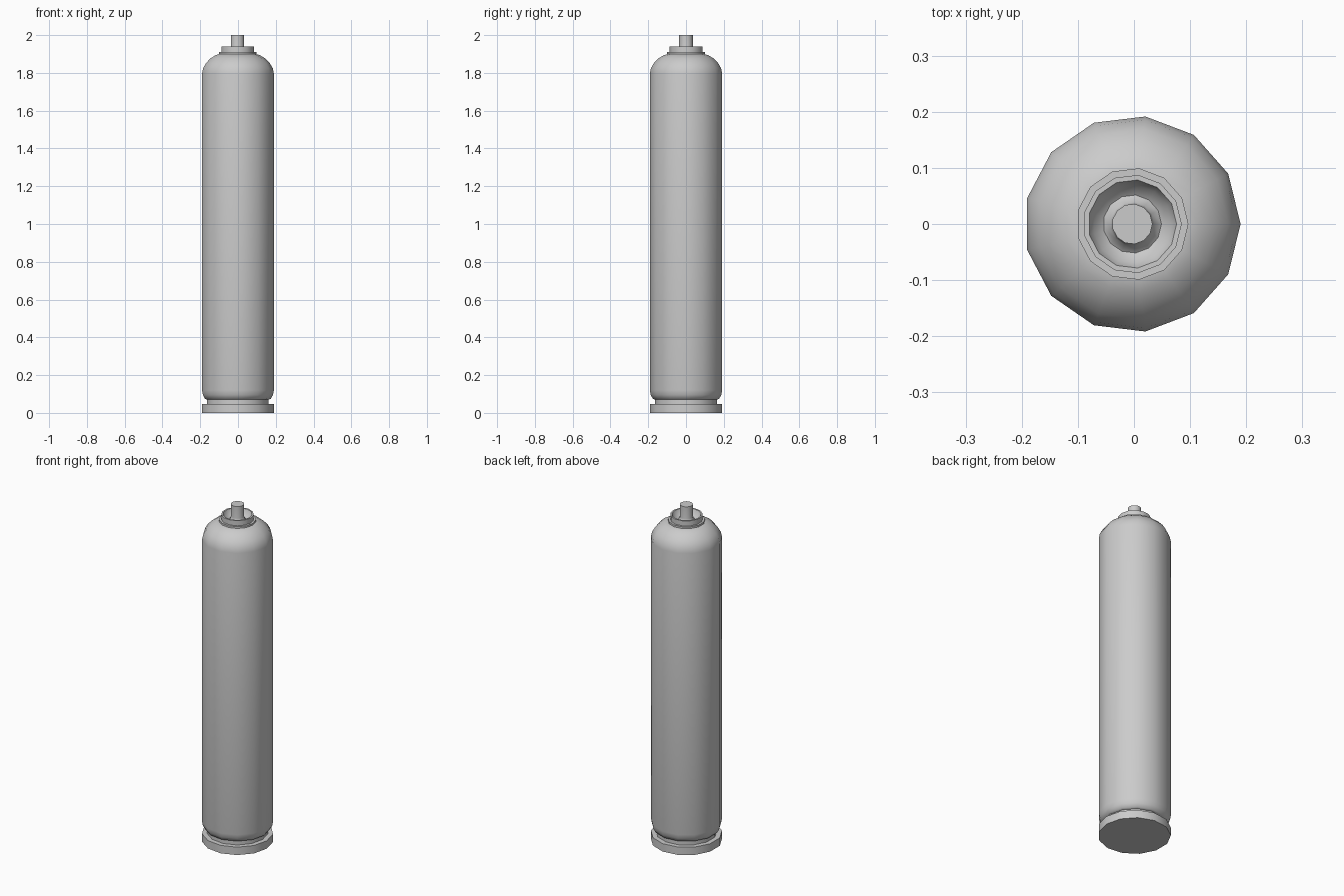
import bpy
import bmesh
import math

SIDES = 13
CENTRE_X = -0.003

cube = bpy.data.objects.get("Cube")
if cube:
    bpy.data.objects.remove(cube, do_unlink=True)

metal = bpy.data.materials.new("grey metal")
metal.use_nodes = True
grey = (0.6, 0.6, 0.6, 1)
metal.diffuse_color = grey
metal.node_tree.nodes["Principled BSDF"].inputs["Base Color"].default_value = grey


def lathe(name, profile):
    """Turn a (radius, height) profile, listed bottom to top, round the axis."""
    bm = bmesh.new()
    rings = []
    for r, z in profile:
        rings.append([bm.verts.new((r * math.cos(math.tau * i / SIDES),
                                    r * math.sin(math.tau * i / SIDES), z))
                      for i in range(SIDES)])
    for low, high in zip(rings, rings[1:]):
        for i in range(SIDES):
            j = (i + 1) % SIDES
            bm.faces.new((low[i], low[j], high[j], high[i]))
    bm.faces.new(rings[0][::-1])
    bm.faces.new(rings[-1])
    mesh = bpy.data.meshes.new(name)
    bm.to_mesh(mesh)
    bm.free()
    mesh.materials.append(metal)
    obj = bpy.data.objects.new(name, mesh)
    obj.location.x = CENTRE_X
    bpy.context.collection.objects.link(obj)
    bpy.ops.object.select_all(action="DESELECT")
    obj.select_set(True)
    bpy.context.view_layer.objects.active = obj
    bpy.ops.object.shade_smooth_by_angle(angle=math.radians(45))
    return obj


# Foot disc with the recessed groove above it
lathe("base_ring", [(0.193, 0), (0.193, 0.047), (0.165, 0.047), (0.165, 0.075)])

# Long cylinder with rounded bottom edge and domed shoulder
lathe("canister_body", [
    (0.165, 0.07), (0.177, 0.075), (0.188, 0.095), (0.193, 0.12),
    (0.193, 1.795), (0.187, 1.825), (0.171, 1.852), (0.147, 1.877),
    (0.12, 1.893), (0.098, 1.9)])

# Crimped collar, hollow cup and central stem
lathe("valve_cup_and_stem", [
    (0.1, 1.897), (0.1, 1.91), (0.088, 1.91), (0.088, 1.94),
    (0.079, 1.94), (0.07, 1.915), (0.052, 1.902), (0.039, 1.912),
    (0.036, 1.93), (0.036, 2)])
